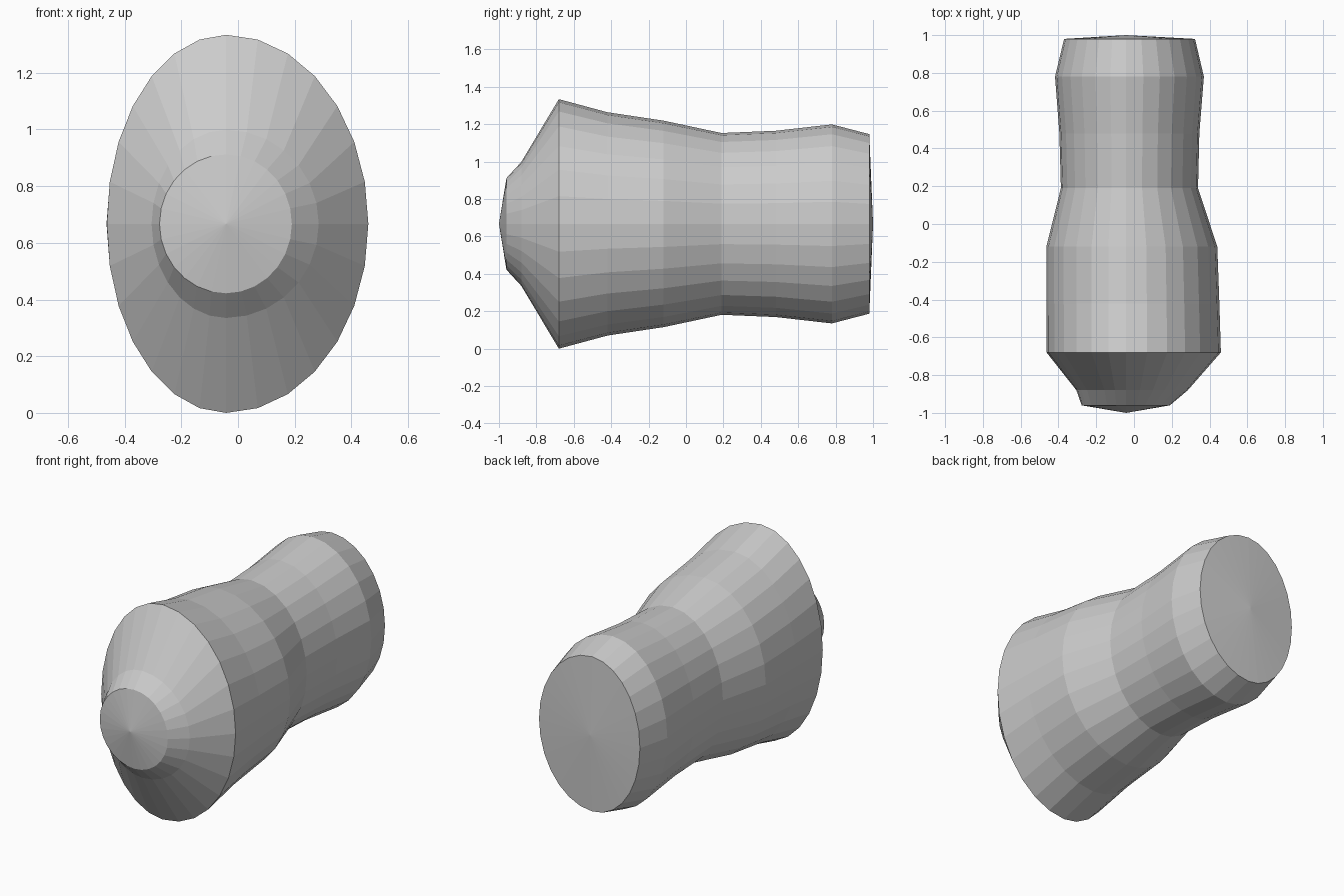
import bpy, bmesh
from math import sin, cos, tau

if "Cube" in bpy.data.objects:
    bpy.data.objects.remove(bpy.data.objects["Cube"])

SIDES = 28
CX, CZ = -0.042, 0.667

# Profile along y: (y, left x, right x, half height)
RINGS = [
    (-0.96, -0.277, 0.19, 0.245),
    (-0.88, -0.305, 0.285, 0.332),
    (-0.68, -0.463, 0.46, 0.667),
    (-0.42, -0.464, 0.452, 0.597),
    (-0.12, -0.464, 0.441, 0.552),
    (0.19, -0.387, 0.339, 0.486),
    (0.48, -0.395, 0.346, 0.498),
    (0.78, -0.418, 0.37, 0.532),
    (0.98, -0.37, 0.323, 0.48),
]


def ring(bm, y, left, right, half):
    # Each side has its own half width about the shared axis
    verts = []
    for i in range(SIDES):
        s, c = sin(tau * i / SIDES), cos(tau * i / SIDES)
        width = right - CX if s > 0 else CX - left
        verts.append(bm.verts.new((CX + width * s, y, CZ + half * c)))
    return verts


# Lofted body
bm = bmesh.new()
loops = [ring(bm, *r) for r in RINGS]
for a, b in zip(loops, loops[1:]):
    for i in range(SIDES):
        j = (i + 1) % SIDES
        bm.faces.new((a[i], a[j], b[j], b[i]))

# Shallow cone caps at both ends
for loop, y in ((loops[0], -1.0), (loops[-1], 1.0)):
    tip = bm.verts.new((CX, y, CZ))
    for i in range(SIDES):
        bm.faces.new((loop[i], loop[(i + 1) % SIDES], tip))

bmesh.ops.recalc_face_normals(bm, faces=bm.faces)
mesh = bpy.data.meshes.new("tapered_body")
bm.to_mesh(mesh)
bm.free()
bpy.context.collection.objects.link(bpy.data.objects.new("tapered_body", mesh))
